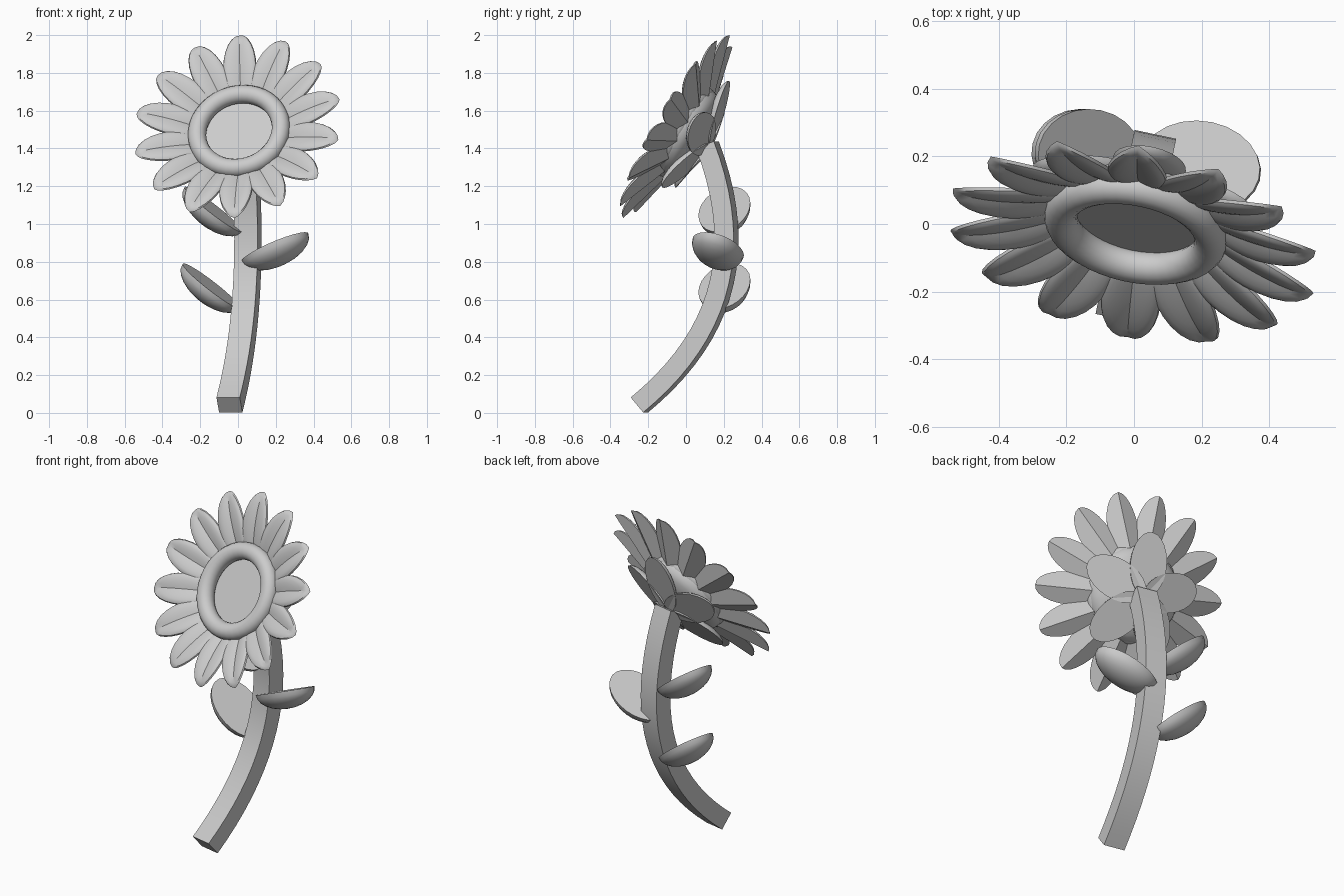
import bpy, bmesh
from math import radians, sin, cos, pi
from mathutils import Matrix, Vector
from mathutils.geometry import interpolate_bezier

cube = bpy.data.objects.get("Cube")
if cube:
    bpy.data.objects.remove(cube, do_unlink=True)

grey = bpy.data.materials.new("plain_grey")
grey.use_nodes = True
grey.diffuse_color = (0.6, 0.6, 0.6, 1)
grey.node_tree.nodes["Principled BSDF"].inputs["Base Color"].default_value = (0.6, 0.6, 0.6, 1)

YAW = radians(-12)
parts = []


def rot(degrees, axis):
    return Matrix.Rotation(radians(degrees), 4, axis)


def finish(name, bm, matrix=Matrix()):
    bmesh.ops.recalc_face_normals(bm, faces=bm.faces)
    mesh = bpy.data.meshes.new(name)
    bm.to_mesh(mesh)
    bm.free()
    mesh.materials.append(grey)
    mesh.transform(matrix)
    obj = bpy.data.objects.new(name, mesh)
    bpy.context.collection.objects.link(obj)
    parts.append(obj)


def dome(name, size, matrix, fold=0):
    """Half ellipsoid, flat below and round towards +z; fold bends it into a V along x."""
    bm = bmesh.new()
    bmesh.ops.create_uvsphere(bm, u_segments=24, v_segments=12, radius=1)
    bmesh.ops.delete(bm, geom=[v for v in bm.verts if v.co.z < -0.01], context="VERTS")
    bmesh.ops.contextual_create(bm, geom=[e for e in bm.edges if e.is_boundary])
    if fold:
        ends = [v for v in bm.verts if abs(v.co.x) > 0.999]
        bmesh.ops.connect_verts(bm, verts=ends)
    bmesh.ops.scale(bm, vec=size, verts=bm.verts)
    for v in bm.verts:
        v.co.z += abs(v.co.y) * fold
    finish(name, bm, matrix)


# Stem: square section swept along a bent path
path = interpolate_bezier(Vector((0, -0.252, 0.042)), Vector((0, 0.205, 0.41)),
                          Vector((0, 0.335, 0.86)), Vector((0, 0.115, 1.42)), 20)
bm = bmesh.new()
rings = []
for i, p in enumerate(path):
    tangent = (path[min(i + 1, 19)] - path[max(i - 1, 0)]).normalized()
    across = Vector((0.063, 0, 0))
    out = tangent.cross(Vector((1, 0, 0))) * 0.052
    rings.append([bm.verts.new(p + across * a + out * b)
                  for a, b in ((-1, -1), (1, -1), (1, 1), (-1, 1))])
for lo, hi in zip(rings, rings[1:]):
    for k in range(4):
        bm.faces.new((lo[k], lo[k - 1], hi[k - 1], hi[k]))
bm.faces.new(rings[0])
bm.faces.new(rings[-1])
finish("stem", bm, Matrix.Translation((0.007, 0, 0)) @ Matrix.Rotation(YAW, 4, "Z"))

# Leaves: flat on top, round below
for name, centre, yaw, pitch, roll in (
        ("lower_right_leaf", (-0.14, 0.203, 0.672), 168, 38, -3),
        ("upper_right_leaf", (-0.13, 0.203, 1.078), 168, 38, -3),
        ("left_leaf", (0.195, 0.17, 0.875), -12, 24, -9)):
    dome(name, (0.195, 0.138, 0.1), Matrix.Translation(centre)
         @ rot(yaw, "Z") @ rot(-pitch, "Y") @ rot(180 + roll, "X"))

# Flower head frame: +z is the way the flower faces
head = Matrix.Translation((0.008, 0, 1.485)) @ Matrix.Rotation(YAW, 4, "Z") @ rot(60, "X")

# Rounded ring around the centre
bm = bmesh.new()
loops = []
for i in range(40):
    a = 2 * pi * i / 40
    loop = []
    for j in range(16):
        b = 2 * pi * j / 16
        r = 0.226 + 0.049 * cos(b)
        loop.append(bm.verts.new((r * cos(a), r * sin(a), 0.014 + 0.049 * sin(b))))
    loops.append(loop)
for i in range(40):
    for j in range(16):
        bm.faces.new((loops[i - 1][j - 1], loops[i][j - 1], loops[i][j], loops[i - 1][j]))
finish("flower_ring", bm, head)

# Flat centre with a rounded back
dome("flower_centre", (0.262, 0.262, 0.1),
     head @ Matrix.Translation((0, 0, -0.018)) @ rot(180, "X"))

# Petals: folded into a shallow V with a keel behind
for i in range(14):
    dome(f"petal_{i + 1}", (0.193, 0.09, 0.04), head @ rot(94.5 + i * 360 / 14, "Z")
         @ Matrix.Translation((0.375, 0, 0.006)) @ rot(-16, "Y"), fold=0.42)

# Sepals behind the head
for i in range(5):
    dome(f"sepal_{i + 1}", (0.183, 0.11, 0.05), head @ rot(90 + i * 72, "Z")
         @ Matrix.Translation((0.175, 0, -0.11)) @ rot(-14, "Y"))

# Smooth shading with sharp rims
bpy.ops.object.select_all(action="DESELECT")
for obj in parts:
    obj.select_set(True)
bpy.context.view_layer.objects.active = parts[0]
bpy.ops.object.shade_smooth_by_angle(angle=radians(35))
